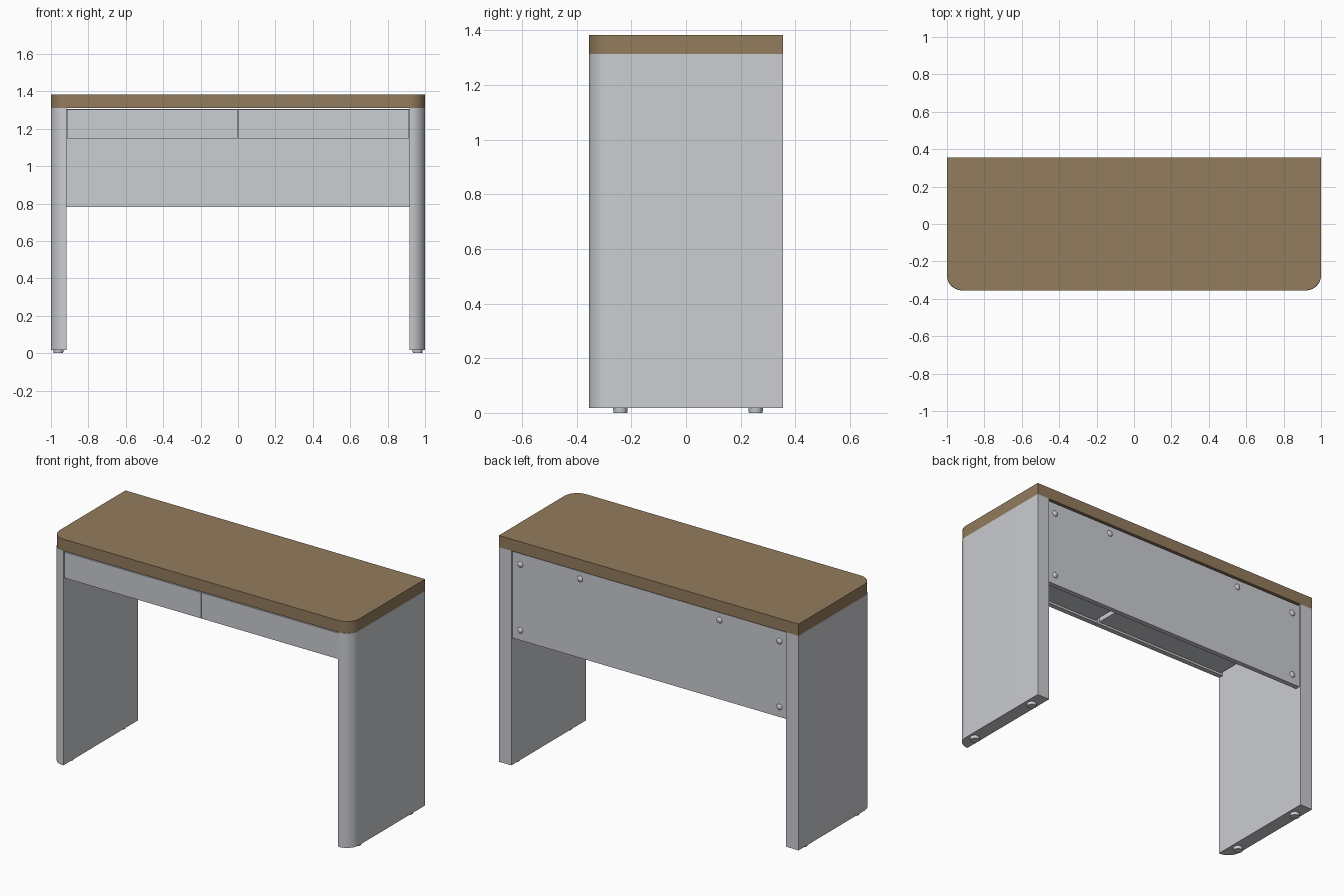
import bpy, bmesh, math

cube = bpy.data.objects.get("Cube")
if cube:
    bpy.data.objects.remove(cube, do_unlink=True)

X, Y = 1.0, 0.355              # half width and half depth
LEG, TOP, UNDER, FLOOR = 0.083, 1.383, 1.312, 0.018
INNER = X - LEG


def material(name, colour):
    m = bpy.data.materials.new(name)
    m.use_nodes = True
    m.diffuse_color = (*colour, 1)
    m.node_tree.nodes["Principled BSDF"].inputs["Base Color"].default_value = (*colour, 1)
    return m


wood = material("brown wood", (0.29, 0.20, 0.11))
paint = material("light grey paint", (0.60, 0.61, 0.64))


def finish(name, bm, mat, smooth=True):
    bmesh.ops.recalc_face_normals(bm, faces=bm.faces)
    mesh = bpy.data.meshes.new(name)
    bm.to_mesh(mesh)
    bm.free()
    mesh.materials.append(mat)
    obj = bpy.data.objects.new(name, mesh)
    bpy.context.collection.objects.link(obj)
    if smooth:
        bpy.ops.object.select_all(action="DESELECT")
        obj.select_set(True)
        bpy.context.view_layer.objects.active = obj
        bpy.ops.object.shade_smooth_by_angle(angle=math.radians(30))
    return obj


def slab(name, outline, z0, z1, mat):
    """Extrude a plan outline between two heights."""
    bm = bmesh.new()
    face = bm.faces.new([bm.verts.new((x, y, z0)) for x, y in outline])
    out = bmesh.ops.extrude_face_region(bm, geom=[face])
    verts = [v for v in out["geom"] if isinstance(v, bmesh.types.BMVert)]
    bmesh.ops.translate(bm, verts=verts, vec=(0, 0, z1 - z0))
    return finish(name, bm, mat)


def box(name, x0, x1, y0, y1, z0, z1, mat):
    return slab(name, [(x0, y0), (x1, y0), (x1, y1), (x0, y1)], z0, z1, mat)


def front_corner(side, radius, steps=10):
    """Arc from the front edge round to the outer side."""
    return [(side * (X - radius + radius * math.sin(a)), -Y + radius - radius * math.cos(a))
            for a in (i * math.pi / 2 / steps for i in range(steps + 1))]


# Top with two rounded front corners
right_arc = front_corner(1, 0.085)
left_arc = front_corner(-1, 0.085)
slab("desk_top", right_arc + [(X, Y), (-X, Y)] + left_arc[::-1], UNDER, TOP, wood)

for side, word in ((1, "left"), (-1, "right")):
    # Side panel, rounded on its outer front edge
    slab(word + "_side_panel",
         [(side * INNER, -Y)] + front_corner(side, 0.08) + [(side * X, Y), (side * INNER, Y)],
         FLOOR, UNDER, paint)
    # Round feet
    for y, place in ((-0.24, "front"), (0.255, "back")):
        bm = bmesh.new()
        bmesh.ops.create_cone(bm, cap_ends=True, segments=24, radius1=0.025, radius2=0.027, depth=FLOOR)
        bmesh.ops.translate(bm, verts=bm.verts, vec=(side * 0.96, y, FLOOR / 2))
        finish(f"{word}_{place}_foot", bm, paint)
    # Drawer front and the tray behind it
    a, b = sorted((side * 0.002, side * (INNER - 0.003)))
    box(word + "_drawer_front", a, b, -Y + 0.006, -Y + 0.036, 1.147, 1.303, paint)
    a, b = sorted((side * 0.015, side * (INNER - 0.015)))
    box(word + "_drawer_tray", a, b, -Y + 0.036, 0.28, 1.16, 1.29, paint)

# Back panel, set in slightly between the side panels
BACK = Y - 0.01
box("back_panel", -INNER, INNER, BACK - 0.03, BACK, 0.783, 1.305, paint)

# Domed screws on the back panel
for side in (1, -1):
    for i, (x, z) in enumerate(((0.865, 1.24), (0.465, 1.26), (0.865, 0.843))):
        bm = bmesh.new()
        bmesh.ops.create_uvsphere(bm, u_segments=16, v_segments=8, radius=0.018)
        bmesh.ops.scale(bm, verts=bm.verts, vec=(1, 0.55, 1))
        bmesh.ops.translate(bm, verts=bm.verts, vec=(side * x, BACK, z))
        finish(f"{'left' if side > 0 else 'right'}_screw_{i + 1}", bm, paint)
